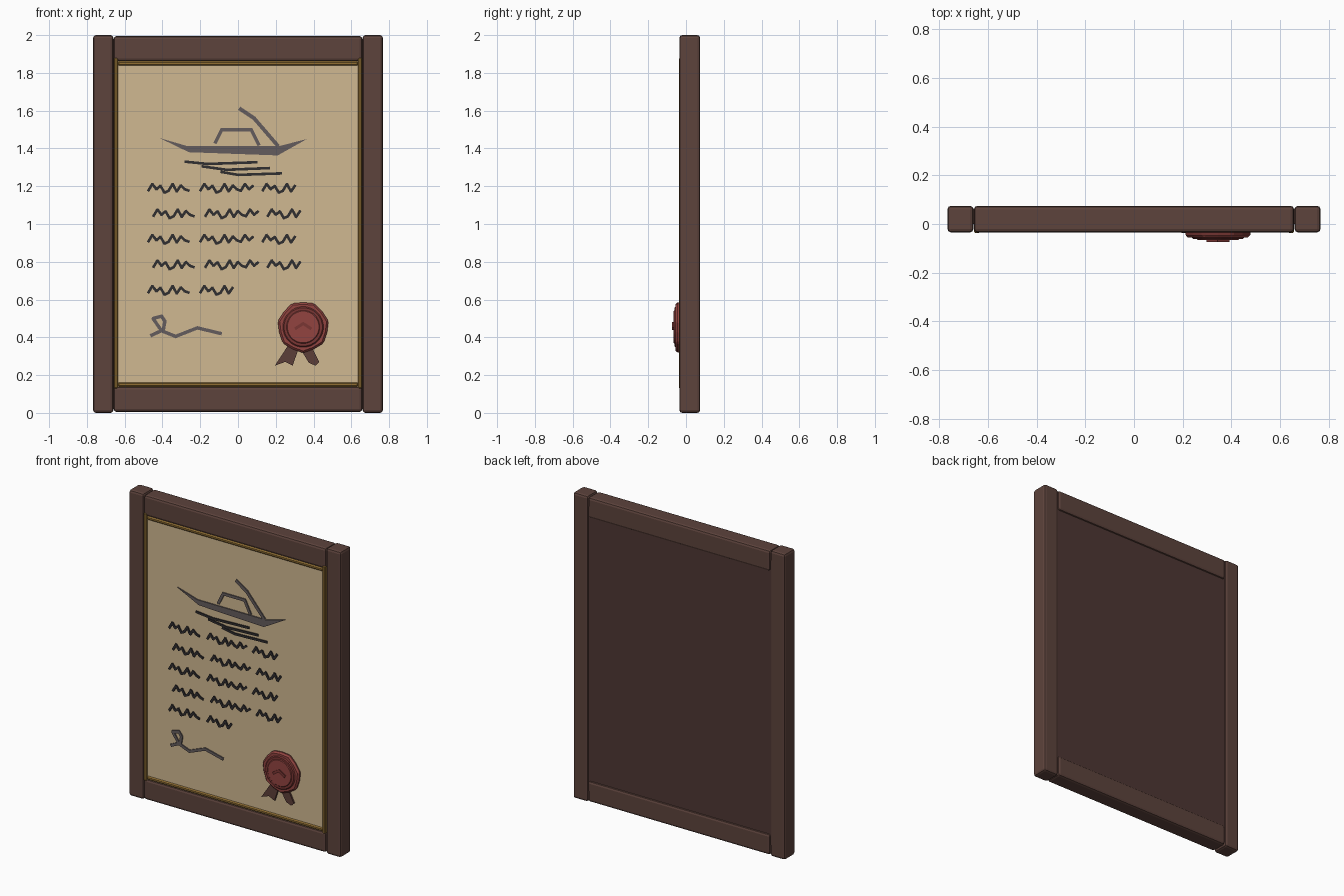
import bpy, bmesh, math
from mathutils import Matrix, Vector

cube = bpy.data.objects.get("Cube")
if cube:
    bpy.data.objects.remove(cube)


def material(name, rgb):
    m = bpy.data.materials.new(name)
    m.use_nodes = True
    colour = [(c / 255 / 12.92) if c < 11 else ((c / 255 + 0.055) / 1.055) ** 2.4 for c in rgb] + [1]
    m.diffuse_color = colour
    bsdf = m.node_tree.nodes["Principled BSDF"]
    bsdf.inputs["Base Color"].default_value = colour
    bsdf.inputs["Roughness"].default_value = 0.8
    return m


WOOD = material("dark wood", (93, 67, 60))
BACK = material("backing wood", (78, 55, 51))
GOLD = material("old gold", (146, 112, 52))
PAPER = material("parchment", (208, 184, 145))
INK = material("black ink", (48, 46, 48))
WASH = material("faded ink", (100, 92, 93))
WAX = material("red wax", (146, 68, 64))
DARK_WAX = material("dark red wax", (122, 54, 51))
RIBBON = material("brown ribbon", (92, 62, 56))


def finish(name, bm, mat, bevel=0, segments=1):
    bmesh.ops.recalc_face_normals(bm, faces=bm.faces)
    mesh = bpy.data.meshes.new(name)
    bm.to_mesh(mesh)
    bm.free()
    mesh.materials.append(mat)
    ob = bpy.data.objects.new(name, mesh)
    bpy.context.collection.objects.link(ob)
    if bevel:
        mod = ob.modifiers.new("Bevel", "BEVEL")
        mod.width, mod.segments = bevel, segments
    return ob


def box(name, x, y, z, mat, bevel=0, segments=1):
    """Box from (min, max) pairs."""
    bm = bmesh.new()
    size = [b - a for a, b in (x, y, z)]
    mid = [(a + b) / 2 for a, b in (x, y, z)]
    bmesh.ops.create_cube(bm, size=1, matrix=Matrix.Translation(mid) @ Matrix.Diagonal(size + [1]))
    return finish(name, bm, mat, bevel, segments)


def plate(name, outline, front, back, mat, bevel=0):
    """Flat x-z outline extruded from back to front."""
    bm = bmesh.new()
    face = bm.faces.new([bm.verts.new((x, back, z)) for x, z in outline])
    new = bmesh.ops.extrude_face_region(bm, geom=[face])["geom"]
    bmesh.ops.translate(bm, vec=(0, front - back, 0), verts=[v for v in new if isinstance(v, bmesh.types.BMVert)])
    return finish(name, bm, mat, bevel)


def strokes(name, paths, width, front, back, mat):
    """Pen strokes: one thin bar per path segment."""
    bm = bmesh.new()
    for path in paths:
        for (x0, z0), (x1, z1) in zip(path, path[1:]):
            run = math.hypot(x1 - x0, z1 - z0)
            turn = Matrix.Rotation(-math.atan2(z1 - z0, x1 - x0), 4, "Y")
            mid = Vector(((x0 + x1) / 2, (front + back) / 2, (z0 + z1) / 2))
            scale = Matrix.Diagonal((run + width * 0.5, back - front, width, 1))
            bmesh.ops.create_cube(bm, size=1, matrix=Matrix.Translation(mid) @ turn @ scale)
    return finish(name, bm, mat)


# Frame, gilt edging and backing
Y = (-0.035, 0.075)
for name, s in (("left", 1), ("right", -1)):
    box(name + "_stile", sorted((s * 0.66, s * 0.767)), Y, (0, 2), WOOD, 0.015, 2)
    box(name + "_trim", sorted((s * 0.635, s * 0.657)), (-0.038, 0), (0.13, 1.88), GOLD, 0.005)
for name, z, t in (("bottom", (0.005, 0.14), (0.135, 0.165)), ("top", (1.86, 1.995), (1.835, 1.865))):
    box(name + "_rail", (-0.658, 0.658), Y, z, WOOD, 0.015, 2)
    box(name + "_trim", (-0.64, 0.64), (-0.034, 0), t, GOLD, 0.01)
box("back_panel", (-0.67, 0.67), (0, 0.064), (0.07, 1.93), BACK)
box("parchment", (-0.645, 0.645), (-0.027, 0.01), (0.12, 1.88), PAPER)

# Ship drawing
TOP, PAGE = -0.034, -0.026
plate("ship_hull", [(-0.415, 1.455), (-0.27, 1.413), (0.22, 1.413), (0.365, 1.45), (0.21, 1.363), (-0.26, 1.38)],
      TOP, PAGE, WASH)
strokes("ship_cabin", [[(-0.12, 1.43), (-0.085, 1.5), (0.07, 1.5), (0.11, 1.42)]], 0.018, TOP, PAGE, WASH)
strokes("ship_mast", [[(0.01, 1.61), (0.085, 1.56), (0.21, 1.415)]], 0.02, TOP, PAGE, WASH)
waves = [[(-0.28, 1.33), (-0.16, 1.318), (0.1, 1.327)],
         [(-0.19, 1.305), (-0.06, 1.287), (0.165, 1.296)],
         [(-0.09, 1.276), (0, 1.26), (0.23, 1.268)]]
strokes("waves", waves, 0.014, TOP, PAGE, INK)

# Lines of scribbled writing
beat = (-0.014, 0.022, -0.006, 0.012, -0.024, -0.014, 0.022, -0.018, 0.014, -0.006)
words = []
for row in range(5):
    z = 1.19 - row * 0.135
    spans = ((-0.475, 10), (-0.2, 13), (0.13, 8)) if row < 4 else ((-0.475, 10), (-0.2, 8))
    for x, steps in spans:
        x += 0.027 * (row % 2)
        words.append([(x + i * 0.0215, z + beat[i % len(beat)]) for i in range(steps + 1)])
strokes("writing", words, 0.014, TOP, PAGE, INK)

# Signature
strokes("signature", [[(-0.46, 0.41), (-0.395, 0.44), (-0.387, 0.485), (-0.405, 0.512), (-0.45, 0.5),
                       (-0.405, 0.435), (-0.33, 0.405), (-0.215, 0.45), (-0.09, 0.42)]], 0.018, TOP, PAGE, WASH)

# Wax seal with ribbon tails
CX, CZ = 0.345, 0.455
plate("ribbon_tail_right", [(0.28, 0.38), (0.32, 0.34), (0.29, 0.25), (0.25, 0.27), (0.195, 0.25)], -0.038, PAGE, RIBBON)
plate("ribbon_tail_left", [(0.33, 0.34), (0.38, 0.37), (0.43, 0.27), (0.41, 0.25), (0.375, 0.265)], -0.038, PAGE, RIBBON)


def ring(radius, count, wobble=0):
    out = []
    for i in range(count):
        a, r = math.tau * (i + 0.5) / count, radius + wobble * (-1) ** i
        out.append((CX + r * math.cos(a), CZ + r * math.sin(a)))
    return out


plate("seal_base", ring(0.134, 14, 0.004), -0.055, PAGE, WAX, 0.01)
plate("seal_ring", ring(0.108, 24), -0.062, -0.05, DARK_WAX, 0.006)
plate("seal_face", ring(0.088, 24), -0.066, -0.05, WAX, 0.004)
strokes("seal_mark", [[(CX - 0.04, CZ - 0.008), (CX, CZ + 0.018), (CX + 0.04, CZ - 0.008)]],
        0.016, -0.073, -0.06, DARK_WAX)
